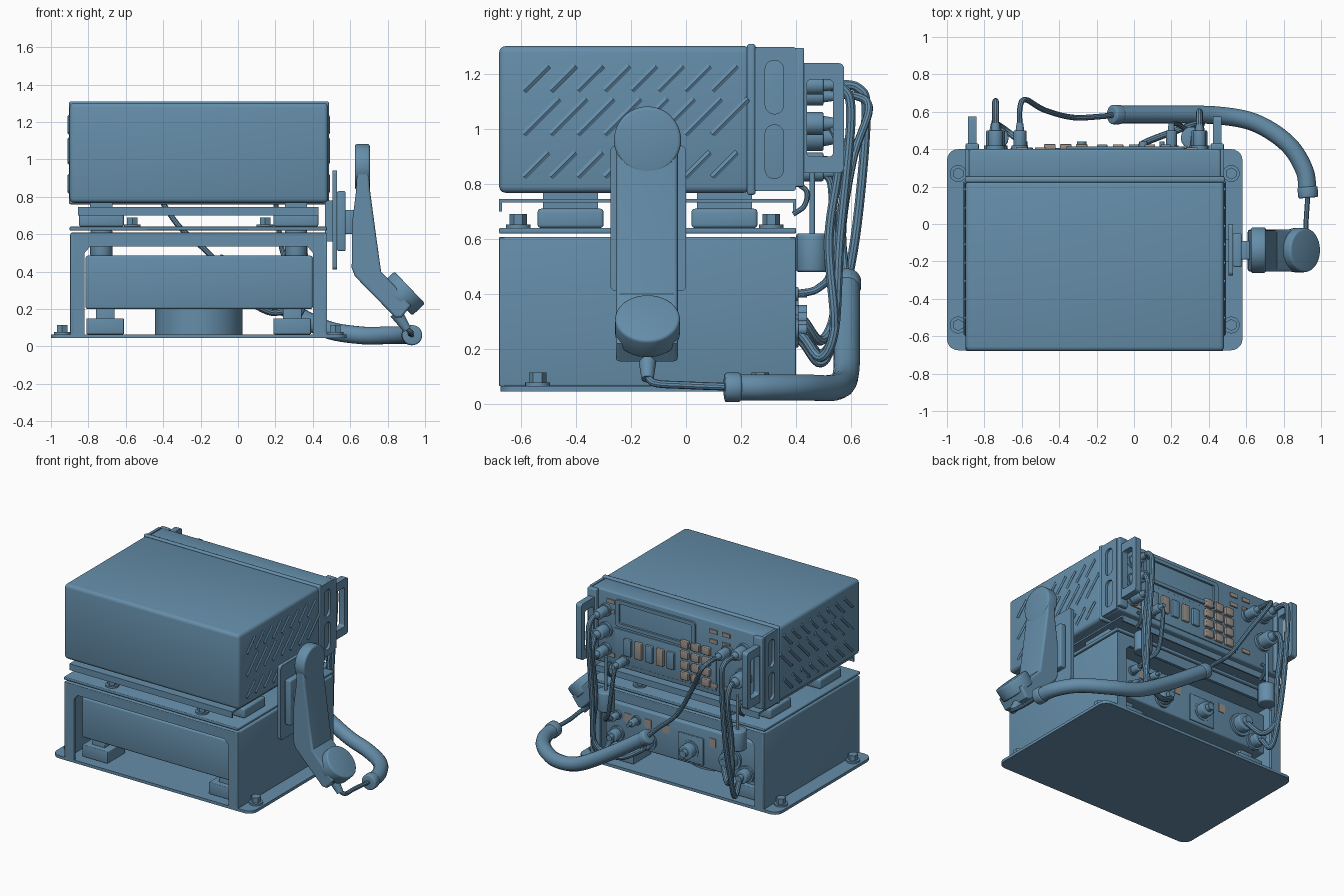
import bpy, bmesh, math
from mathutils import Vector, Matrix

cube = bpy.data.objects.get("Cube")
if cube:
    bpy.data.objects.remove(cube, do_unlink=True)


def material(name, color):
    m = bpy.data.materials.new(name)
    m.use_nodes = True
    m.diffuse_color = color
    m.node_tree.nodes["Principled BSDF"].inputs["Base Color"].default_value = color
    return m


BLUE = material("steel blue", (0.13, 0.27, 0.40, 1))
TAN = material("warm grey", (0.33, 0.29, 0.26, 1))


def finish(name, mesh, mat):
    mesh.materials.clear()
    mesh.materials.append(mat)
    ob = bpy.data.objects.new(name, mesh)
    bpy.context.collection.objects.link(ob)
    bpy.ops.object.select_all(action="DESELECT")
    ob.select_set(True)
    bpy.context.view_layer.objects.active = ob
    bpy.ops.object.shade_smooth_by_angle(angle=math.radians(35))
    return ob


def from_bmesh(name, bm, mat):
    me = bpy.data.meshes.new(name)
    bm.to_mesh(me)
    bm.free()
    return finish(name, me, mat)


def box(name, x, y, z, bevel=0.0, mat=BLUE):
    """Box from three (low, high) ranges."""
    bm = bmesh.new()
    bmesh.ops.create_cube(bm, size=1)
    for v in bm.verts:
        v.co = [r[0] if c < 0 else r[1] for c, r in zip(v.co, (x, y, z))]
    if bevel:
        bmesh.ops.bevel(bm, geom=bm.edges[:], offset=bevel, segments=3, profile=0.5, affect="EDGES")
    return from_bmesh(name, bm, mat)


def rod(name, a, b, r1, r2=None, sides=28, bevel=0.0, mat=BLUE):
    """Cylinder or cone between two points."""
    a, b = Vector(a), Vector(b)
    bm = bmesh.new()
    bmesh.ops.create_cone(bm, cap_ends=True, segments=sides, radius1=r1,
                          radius2=r1 if r2 is None else r2, depth=(b - a).length)
    if bevel:
        rim = [e for e in bm.edges if abs(e.verts[0].co.z - e.verts[1].co.z) < 1e-5]
        bmesh.ops.bevel(bm, geom=rim, offset=bevel, segments=3, profile=0.5, affect="EDGES")
    turn = (b - a).to_track_quat("Z", "Y").to_matrix().to_4x4()
    bm.transform(Matrix.Translation((a + b) / 2) @ turn)
    return from_bmesh(name, bm, mat)


def curve_mesh(name, cu, matrix, mat):
    ob = bpy.data.objects.new(name + " path", cu)
    bpy.context.collection.objects.link(ob)
    bpy.context.view_layer.update()
    dg = bpy.context.evaluated_depsgraph_get()
    me = bpy.data.meshes.new_from_object(ob.evaluated_get(dg))
    bpy.data.objects.remove(ob, do_unlink=True)
    me.transform(matrix)
    return finish(name, me, mat)


def add_spline(cu, pts, cyclic=False):
    s = cu.splines.new("POLY")
    s.points.add(len(pts) - 1)
    for p, q in zip(s.points, pts):
        p.co = (q[0], q[1], q[2] if len(q) > 2 else 0, 1)
    s.use_cyclic_u = cyclic


def smooth_path(pts, steps=8):
    """Catmull-Rom path through the points."""
    p = [Vector(q) for q in pts]
    p = [2 * p[0] - p[1]] + p + [2 * p[-1] - p[-2]]
    out = []
    for a, b, c, d in zip(p, p[1:], p[2:], p[3:]):
        for i in range(steps):
            t = i / steps
            out.append(0.5 * (2 * b + (c - a) * t + (2 * a - 5 * b + 4 * c - d) * t ** 2
                              + (3 * b - a - 3 * c + d) * t ** 3))
    return out + [p[-2]]


def tube(name, paths, r, res=3):
    cu = bpy.data.curves.new(name, "CURVE")
    cu.dimensions = "3D"
    cu.bevel_depth, cu.bevel_resolution, cu.use_fill_caps = r, res, True
    for path in paths:
        add_spline(cu, smooth_path(path) if len(path) > 2 else path)
    return curve_mesh(name, cu, Matrix(), BLUE)


def rrect(u, v, r, steps=5):
    """Rounded rectangle outline from two ranges."""
    out = []
    for k, (cx, cy) in enumerate(((u[1] - r, v[1] - r), (u[0] + r, v[1] - r),
                                  (u[0] + r, v[0] + r), (u[1] - r, v[0] + r))):
        for i in range(steps + 1):
            a = (k + i / steps) * math.pi / 2
            out.append((cx + r * math.cos(a), cy + r * math.sin(a)))
    return out


AXES = {"x": ((0, 1, 0), (0, 0, 1), (1, 0, 0)), "y": ((1, 0, 0), (0, 0, 1), (0, -1, 0)),
        "z": ((1, 0, 0), (0, 1, 0), (0, 0, 1))}


def plate(name, loops, axis, span, bevel=0.0, mat=BLUE):
    """Flat outline, with holes, extruded along an axis."""
    cu = bpy.data.curves.new(name, "CURVE")
    cu.dimensions, cu.fill_mode = "2D", "BOTH"
    cu.extrude = (span[1] - span[0]) / 2 - bevel
    cu.bevel_depth, cu.offset = bevel, -bevel
    for loop in loops:
        add_spline(cu, loop, True)
    m = Matrix(AXES[axis]).transposed().to_4x4()
    m.translation = Vector([(span[0] + span[1]) / 2 if c == axis else 0 for c in "xyz"])
    return curve_mesh(name, cu, m, mat)


def bolt(name, x, y, z):
    rod(name + " washer", (x, y, z), (x, y, z + 0.012), 0.045)
    rod(name + " head", (x, y, z), (x, y, z + 0.05), 0.032, sides=6)


CX = -0.21  # middle of the cabinet


def pair(offset):
    return ((CX - offset, "right"), (CX + offset, "left"))


# base plate and its bolts
plate("base plate", [rrect((-1, 0.58), (-0.675, 0.4), 0.06)], "z", (0.045, 0.065))
for x, s in pair(0.73):
    for y in (-0.54, 0.27):
        bolt(f"base bolt {s}", x, y, 0.065)

# lower frame: side walls, top, and open end faces
for x, s in pair(0.675):
    box(f"frame wall {s}", (x - 0.012, x + 0.012), (-0.68, 0.4), (0.065, 0.605), 0.006)
box("frame top", (-0.895, 0.475), (-0.68, 0.4), (0.585, 0.608), 0.006)
arch = [(-0.895, 0.065), (-0.82, 0.065), (-0.82, 0.5), (-0.79, 0.535), (0.37, 0.535),
        (0.40, 0.5), (0.40, 0.065), (0.475, 0.065), (0.475, 0.605), (-0.895, 0.605)]
for y, s in ((-0.68, "front"), (0.38, "back")):
    plate(f"frame end {s}", [arch], "y", (y, y + 0.02))

# power unit inside the frame
box("power unit", (-0.815, 0.4), (-0.6, 0.34), (0.2, 0.485), 0.012)
rod("round pedestal", (CX, -0.12, 0.06), (CX, -0.12, 0.2), 0.235, sides=48)
for x, s in pair(0.5):
    for y in (-0.5, 0.22):
        box(f"unit foot {s}", (x - 0.1, x + 0.1), (y - 0.1, y + 0.1), (0.065, 0.15), 0.005)
        box(f"unit clamp {s}", (x - 0.05, x + 0.05), (y - 0.06, y + 0.06), (0.08, 0.21), 0.005)

# connectors on the power unit
for x, z, r in ((0.3, 0.4, 0.025), (0.15, 0.4, 0.025), (0.05, 0.28, 0.045), (0.3, 0.27, 0.04),
                (-0.28, 0.31, 0.05), (-0.6, 0.33, 0.06), (-0.72, 0.25, 0.045)):
    rod("socket flange", (x, 0.33, z), (x, 0.355, z), r * 1.3)
    rod("socket", (x, 0.34, z), (x, 0.41, z), r, bevel=0.006)
    rod("socket pin", (x, 0.4, z), (x, 0.44, z), r * 0.5)
box("square socket plate", (-0.38, -0.18), (0.335, 0.352), (0.22, 0.41), 0.005)
for x in (0.22, 0.06, -0.08, -0.45):
    box("unit label", (x - 0.025, x + 0.025), (0.338, 0.344), (0.37, 0.43), mat=TAN)

# shock tray
box("tray lower plate", (-0.9, 0.475), (-0.68, 0.4), (0.62, 0.64), 0.005)
box("tray upper plate", (-0.855, 0.43), (-0.68, 0.4), (0.733, 0.745))
for y in (-0.68, 0.39):
    box("tray lip", (-0.855, 0.43), (y, y + 0.01), (0.70, 0.74))
for x, s in pair(0.52):
    for y in (-0.42, 0.14):
        box(f"shock mount {s}", (x - 0.12, x + 0.12), (y - 0.12, y + 0.12), (0.64, 0.71), 0.012)
        box(f"cabinet foot {s}", (x - 0.06, x + 0.06), (y - 0.1, y + 0.1), (0.7, 0.78))
for x, s in pair(0.355):
    for y in (-0.61, 0.31):
        bolt(f"tray bolt {s}", x, y, 0.64)
for x, s in pair(0.52):
    rod(f"clamp knob {s}", (x, 0.46, 0.48), (x, 0.46, 0.62), 0.06, sides=16, bevel=0.01)
    rod(f"clamp stem {s}", (x, 0.46, 0.6), (x, 0.46, 0.86), 0.01)
    tube(f"clamp hook {s}", [[(x, 0.39, 0.69), (x, 0.43, 0.72), (x, 0.44, 0.77), (x, 0.41, 0.8)]], 0.01)

# cabinet
box("cabinet", (-0.9, 0.482), (-0.68, 0.235), (0.768, 1.302), 0.024)
box("cabinet seam band", (-0.904, 0.486), (0.222, 0.253), (0.76, 1.31), 0.01)
box("cabinet bezel", (-0.882, 0.464), (0.24, 0.4), (0.775, 1.298), 0.012)
for x, s in pair(0.682):
    slots = [rrect((0.288, 0.355), v, 0.032) for v in ((0.82, 1.015), (1.055, 1.25))]
    plate(f"slotted cheek {s}", [rrect((0.25, 0.4), (0.775, 1.298), 0.01)] + slots,
          "x", (x - 0.01, x + 0.01))

# slanted side ribs
for x, s in pair(0.688):
    ribs = []
    for i in range(8):
        y = -0.59 + 0.098 * i
        for z, h in ((1.14, 0.09), (0.98, 0.13), (0.825, 0.09)):
            ribs.append([(x, y, z), (x, y + h, z + h)])
    tube(f"side ribs {s}", ribs, 0.013, 1)

# handles beside the control panel
for x, s in pair(0.655):
    plate(f"panel handle {s}", [rrect((0.4, 0.575), (0.84, 1.24), 0.02),
                                rrect((0.44, 0.535), (0.9, 1.18), 0.015)], "x", (x - 0.022, x + 0.022))
    box(f"handle bracket {s}", (x - 0.035, x + 0.035), (0.395, 0.43), (0.79, 1.295), 0.006)

# control panel: display, push buttons, keypad, labels
plate("display frame", [rrect((-0.36, 0.27), (1.07, 1.26), 0.02),
                        rrect((-0.33, 0.24), (1.095, 1.235), 0.01)], "y", (0.395, 0.415))
box("panel frame", (-0.52, 0.28), (0.395, 0.406), (0.81, 1.05), 0.004)
for i in range(5):
    x = 0.17 - 0.085 * i
    box("push button", (x - 0.028, x + 0.028), (0.4, 0.425), (0.88, 1.0), 0.005, TAN if i % 2 else BLUE)
for i in range(3):
    for j in range(4):
        x, z = -0.28 - 0.085 * i, 0.86 + 0.075 * j
        box("key", (x - 0.031, x + 0.031), (0.4, 0.427), (z - 0.027, z + 0.027), 0.005, TAN)
for x in (0.31, -0.5, -0.6):
    for z in (1.23, 1.16, 0.85):
        box("panel label", (x - 0.03, x + 0.03), (0.398, 0.408), (z - 0.014, z + 0.014), mat=TAN)

# panel connectors
for x, z, r in ((0.35, 1.16, 0.035), (0.35, 1.02, 0.042), (0.35, 0.88, 0.035), (0.2, 0.84, 0.03),
                (-0.61, 1.12, 0.035), (-0.74, 1.16, 0.04), (-0.74, 0.97, 0.05)):
    rod("jack flange", (x, 0.39, z), (x, 0.42, z), r * 1.25)
    rod("jack body", (x, 0.4, z), (x, 0.5, z), r, bevel=0.006)
    rod("jack neck", (x, 0.49, z), (x, 0.54, z), r * 0.7, r * 0.5)

# hanging cables
for x, z, reach, ex, ez in ((0.35, 1.16, 0.6, 0.3, 0.27), (0.35, 1.02, 0.56, 0.05, 0.28),
                            (-0.74, 1.16, 0.655, -0.72, 0.25), (-0.74, 0.97, 0.59, -0.6, 0.33)):
    low = ez - 0.1
    tube("hanging cable", [[(x, 0.5, z), (x, reach - 0.03, z - 0.01), (x, reach, z - 0.12),
                            (x, reach - 0.04, 0.6), (x, 0.54, low + 0.1),
                            ((x + ex) / 2, 0.49, low), (ex, 0.43, ez - 0.03), (ex, 0.4, ez)]], 0.018)
tube("short cable", [[(0.2, 0.5, 0.84), (0.2, 0.53, 0.78), (0.24, 0.53, 0.5), (0.3, 0.48, 0.42),
                      (0.3, 0.4, 0.4)]], 0.014)

# handset cradle
plate("cradle plate", [rrect((-0.275, 0), (0.41, 0.94), 0.02)], "x", (0.505, 0.53))
box("cradle wall block", (0.465, 0.51), (-0.2, -0.08), (0.56, 0.78))
box("cradle pad", (0.53, 0.575), (-0.23, -0.05), (0.51, 0.83), 0.008)
box("cradle clip", (0.57, 0.625), (-0.19, -0.09), (0.6, 0.73), 0.008)

# handset
grip = [(0.64, 0.98), (0.63, 0.82), (0.61, 0.66), (0.608, 0.42), (0.625, 0.375), (0.84, 0.155),
        (0.875, 0.155), (0.925, 0.22), (0.85, 0.31), (0.765, 0.4), (0.74, 0.58), (0.705, 0.84), (0.695, 0.98)]
plate("handset grip", [grip], "y", (-0.255, -0.03), 0.014)
rod("earpiece", (0.625, -0.14, 0.96), (0.705, -0.14, 0.96), 0.122, sides=48, bevel=0.012)
rod("mouthpiece", (0.85, -0.14, 0.25), (0.918, -0.14, 0.315), 0.118, sides=48, bevel=0.012)
rod("handset cord boot", (0.845, -0.14, 0.18), (0.905, -0.14, 0.09), 0.036, 0.022)

# handset cord with its thick coiled sleeve
tube("handset cord", [[(0.9, -0.14, 0.1), (0.925, -0.11, 0.075), (0.92, 0, 0.068), (0.93, 0.16, 0.062)]], 0.014)
tube("cord sleeve", [[(0.93, 0.16, 0.06), (0.91, 0.29, 0.06), (0.82, 0.43, 0.06), (0.65, 0.54, 0.06),
                      (0.45, 0.58, 0.1), (0.2, 0.585, 0.24), (-0.1, 0.585, 0.44)]], 0.048, 5)
rod("sleeve end near", (0.932, 0.14, 0.06), (0.927, 0.2, 0.06), 0.054, bevel=0.01)
rod("sleeve end far", (-0.07, 0.585, 0.42), (-0.12, 0.585, 0.453), 0.052, bevel=0.01)
tube("panel cord", [[(-0.1, 0.585, 0.44), (-0.18, 0.575, 0.52), (-0.33, 0.57, 0.66), (-0.48, 0.61, 0.9),
                     (-0.58, 0.665, 1.07), (-0.61, 0.62, 1.12), (-0.61, 0.5, 1.12)]], 0.015)
